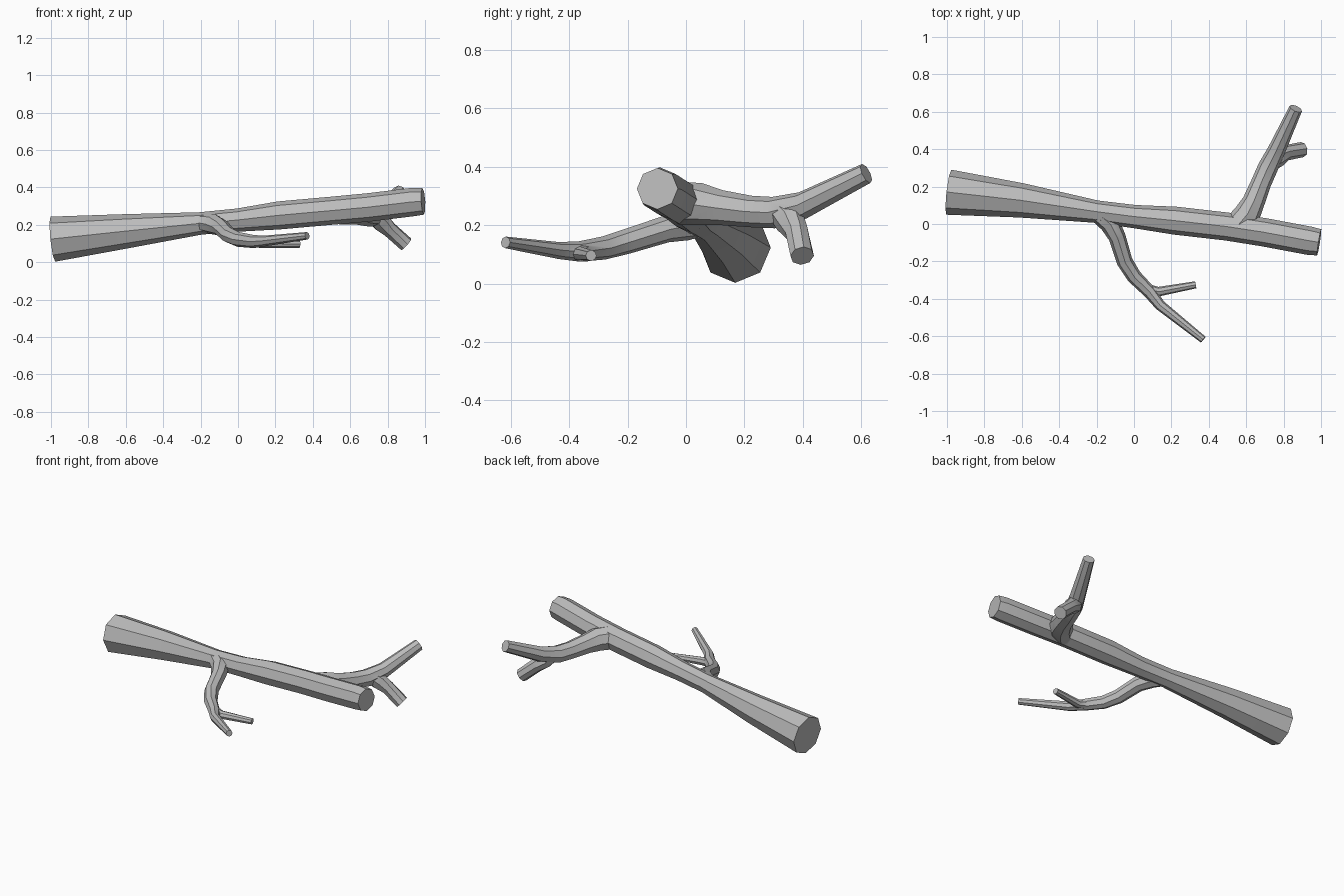
import bpy
import bmesh
import math
from mathutils import Vector

cube = bpy.data.objects.get("Cube")
if cube:
    bpy.data.objects.remove(cube, do_unlink=True)

bark = bpy.data.materials.new("grey_bark")
bark.use_nodes = True
grey = (0.5, 0.5, 0.5, 1)
bark.diffuse_color = grey
bark.node_tree.nodes["Principled BSDF"].inputs["Base Color"].default_value = grey


def limb(name, path, sides=8):
    """Closed faceted tube along points of (x, y, z, radius)."""
    pts = [Vector(p[:3]) for p in path]
    bm = bmesh.new()
    rings = []
    for i, p in enumerate(pts):
        before, after = pts[max(i - 1, 0)], pts[min(i + 1, len(pts) - 1)]
        along = Vector()
        for a, b in ((before, p), (p, after)):
            along += (b - a).normalized()
        along.normalize()
        side = along.cross(Vector((0, 0, 1))).normalized()
        up = side.cross(along)
        ring = []
        for k in range(sides):
            t = math.tau * k / sides
            ring.append(bm.verts.new(p + path[i][3] * (up * math.cos(t) + side * math.sin(t))))
        rings.append(ring)
    for a, b in zip(rings, rings[1:]):
        for k in range(sides):
            n = (k + 1) % sides
            bm.faces.new((a[k], a[n], b[n], b[k]))
    bm.faces.new(rings[0])
    bm.faces.new(rings[-1])
    bmesh.ops.recalc_face_normals(bm, faces=bm.faces[:])
    mesh = bpy.data.meshes.new(name)
    bm.to_mesh(mesh)
    bm.free()
    mesh.materials.append(bark)
    obj = bpy.data.objects.new(name, mesh)
    bpy.context.collection.objects.link(obj)
    return obj


# Main stem, thick at the cut end
stem = limb("branch", [
    (-0.99, 0.17, 0.123, 0.121), (-0.6, 0.126, 0.165, 0.092),
    (-0.2, 0.066, 0.207, 0.06), (0.0, 0.04, 0.225, 0.062),
    (0.22, 0.018, 0.25, 0.075), (0.5, -0.014, 0.275, 0.075),
    (0.7, -0.045, 0.293, 0.076), (0.94, -0.09, 0.322, 0.076),
    (0.99, -0.098, 0.325, 0.071)])

# Rear fork with its rising tip, and the stub hanging from it
rear = limb("rear_fork", [
    (0.545, -0.02, 0.275, 0.074), (0.605, 0.05, 0.272, 0.072),
    (0.64, 0.12, 0.26, 0.06), (0.68, 0.22, 0.247, 0.054),
    (0.715, 0.3, 0.243, 0.054), (0.765, 0.4, 0.268, 0.047),
    (0.865, 0.617, 0.377, 0.036)])
stub = limb("rear_stub", [
    (0.715, 0.31, 0.262, 0.04), (0.765, 0.355, 0.215, 0.053),
    (0.81, 0.38, 0.175, 0.042), (0.9, 0.398, 0.095, 0.041)])

# Front fork drooping towards the ground, and its side twig
front = limb("front_fork", [
    (-0.2, 0.06, 0.213, 0.048), (-0.13, 0.005, 0.203, 0.055),
    (-0.09, -0.07, 0.186, 0.046), (-0.05, -0.2, 0.145, 0.043),
    (0.0, -0.28, 0.122, 0.04), (0.085, -0.365, 0.11, 0.035),
    (0.14, -0.435, 0.113, 0.029), (0.37, -0.618, 0.141, 0.02)])
twig = limb("front_twig", [
    (0.06, -0.345, 0.112, 0.028), (0.13, -0.362, 0.101, 0.026),
    (0.33, -0.325, 0.096, 0.019)])

# Fuse every limb into one skin
limbs = [rear, stub, front, twig]
for part in limbs:
    mod = stem.modifiers.new(part.name, 'BOOLEAN')
    mod.operation = 'UNION'
    mod.solver = 'EXACT'
    mod.object = part
bpy.context.view_layer.update()
fused = bpy.data.meshes.new_from_object(
    stem.evaluated_get(bpy.context.evaluated_depsgraph_get()))
stem.modifiers.clear()
stem.data = fused
for part in limbs:
    bpy.data.objects.remove(part, do_unlink=True)

# Crisp bark ridges, soft bends
bpy.ops.object.select_all(action='DESELECT')
stem.select_set(True)
bpy.context.view_layer.objects.active = stem
bpy.ops.object.shade_smooth_by_angle(angle=math.radians(35))
